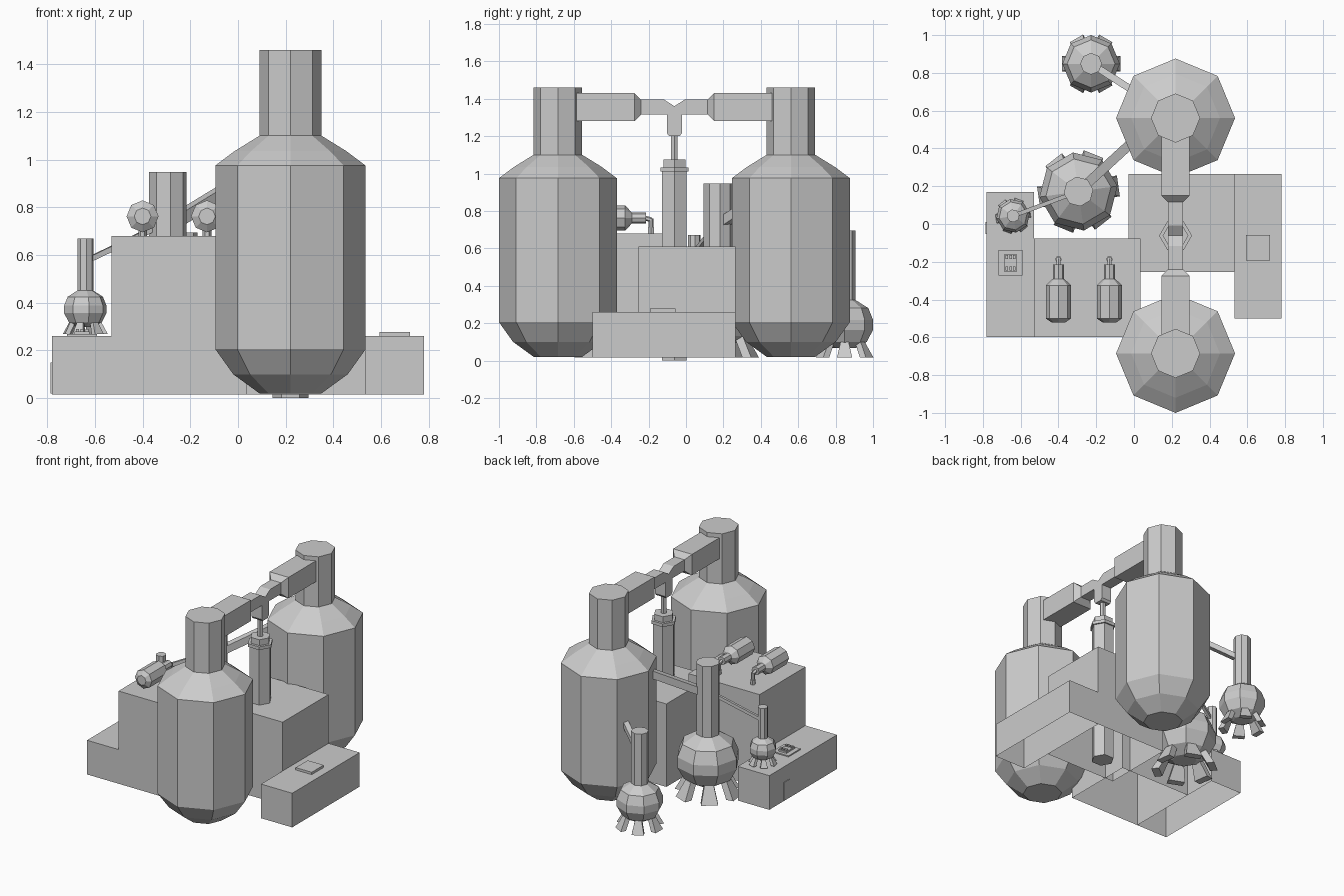
import bpy, bmesh
from math import sin, cos, pi, sqrt, radians, hypot
from mathutils import Vector, Matrix

if "Cube" in bpy.data.objects:
    bpy.data.objects.remove(bpy.data.objects["Cube"])


def finish(name, bm):
    bmesh.ops.recalc_face_normals(bm, faces=bm.faces)
    me = bpy.data.meshes.new(name)
    bm.to_mesh(me)
    bm.free()
    ob = bpy.data.objects.new(name, me)
    bpy.context.collection.objects.link(ob)
    return ob


def lathe(name, profile, n, loc=(0, 0, 0), axis=(0, 0, 1), phase=0.0):
    """Faceted revolve of (radius, height) points about an axis."""
    bm = bmesh.new()
    rings = [[bm.verts.new((r * cos(phase + 2 * pi * i / n), r * sin(phase + 2 * pi * i / n), z))
              for i in range(n)] for r, z in profile]
    for a, b in zip(rings, rings[1:]):
        for i in range(n):
            bm.faces.new((a[i], a[(i + 1) % n], b[(i + 1) % n], b[i]))
    bm.faces.new(rings[0])
    bm.faces.new(rings[-1])
    bm.transform(Matrix.Translation(loc) @ Vector(axis).to_track_quat('Z', 'Y').to_matrix().to_4x4())
    return finish(name, bm)


def bar(name, a, b, r, n=4):
    """Straight pipe between two points."""
    d = Vector(b) - Vector(a)
    return lathe(name, [(r, 0), (r, d.length)], n, a, d, pi / n)


def box(name, lo, hi, open_bottom=False):
    bm = bmesh.new()
    bmesh.ops.create_cube(bm, size=1)
    for v in bm.verts:
        v.co = [lo[k] + (v.co[k] + 0.5) * (hi[k] - lo[k]) for k in range(3)]
    ob_faces = [f for f in bm.faces if f.calc_center_median().z < lo[2] + 1e-4]
    if open_bottom:
        bmesh.ops.delete(bm, geom=ob_faces, context='FACES_ONLY')
    return finish(name, bm)


# Hollow housings, open underneath
box("main_housing", (-0.03, -0.255, 0.015), (0.533, 0.265, 0.61), True)
box("right_bench", (0.533, -0.5, 0.015), (0.78, 0.265, 0.26), True)
box("left_housing", (-0.53, -0.597, 0.015), (0.035, -0.077, 0.68), True)
box("left_bench", (-0.78, -0.597, 0.015), (-0.53, 0.17, 0.26), True)

# Bench details
box("right_bench_plate", (0.593, -0.193, 0.26), (0.72, -0.057, 0.277))
box("switch_plate", (-0.717, -0.273, 0.26), (-0.59, -0.137, 0.268))
box("switch_block", (-0.685, -0.255, 0.268), (-0.623, -0.16, 0.28))
for i in range(3):
    for j, y in enumerate((-0.245, -0.185)):
        x = -0.68 + i * 0.02
        box(f"switch_{i}_{j}", (x, y, 0.28), (x + 0.013, y + 0.02, 0.29))
box("side_hatch", (-0.785, -0.053, 0.02), (-0.78, 0.01, 0.15))

# Two large tanks
X = 0.22
MID = -0.062
tank = [(0.13, 0.02), (0.24, 0.1), (0.315, 0.205), (0.315, 0.975), (0.235, 1.035), (0.13, 1.10), (0.13, 1.46)]
for side, s in (("front", -1), ("back", 1)):
    y = MID + s * 0.623
    lathe(f"{side}_tank", tank, 8, (X, y, 0))
    # square duct stepping down toward the middle
    q = sqrt(2)
    lathe(f"{side}_duct", [(0.075 * q, 0.1), (0.075 * q, 0.41), (0.04 * q, 0.445)],
          4, (X, y, 1.355), (0, -s, 0), pi / 4)

# Notched tee joining both ducts
half = [(-0.18, 1.315), (-0.18, 1.395), (-0.055, 1.395), (0, 1.36)]
low = [(0.04, 1.315), (0.04, 1.215), (0.028, 1.2)]
pts = half + [(-y, z) for y, z in half[-2::-1]] + low + [(-y, z) for y, z in low[::-1]]
bm = bmesh.new()
f = bm.faces.new([bm.verts.new((X - 0.04, MID + y, z)) for y, z in pts])
ext = bmesh.ops.extrude_face_region(bm, geom=[f], use_keep_orig=True)
bmesh.ops.translate(bm, vec=(0.08, 0, 0), verts=[v for v in ext["geom"] if isinstance(v, bmesh.types.BMVert)])
finish("duct_tee", bm)

# Central condenser column
lathe("drop_pipe", [(0.02, 1.05), (0.02, 1.21)], 6, (X, MID, 0))
lathe("column", [(0.076, 0), (0.076, 1.012)], 6, (X, MID, 0))
lathe("column_collar", [(0.087, 1.01), (0.087, 1.033)], 6, (X, MID, 0))
lathe("column_cap", [(0.068, 1.033), (0.068, 1.075)], 6, (X, MID, 0))

# Footed flasks with rising side arms: the same flask at three sizes
flask_profile = [(0.035, 0.03), (0.07, 0.05), (0.09, 0.088), (0.09, 0.12), (0.075, 0.157),
                 (0.034, 0.183), (0.034, 0.402)]


def flask(name, x, y, z, s, target, phase):
    lathe(name, [(r * s, h * s) for r, h in flask_profile], 8, (x, y, z), phase=phase)
    run = hypot(target[0] - x, target[1] - y)
    a = (x, y, z + 0.305 * s)
    bar(f"{name}_arm", a, (target[0], target[1], a[2] + 0.45 * run), 0.011 * s * sqrt(2))
    for i in range(6):
        t = phase + i * pi / 3
        bm = bmesh.new()
        rows = []
        # splayed foot: narrow at the bulb, wide at the floor
        for r0, r1, w, h in ((0.045, 0.066, 0.013, 0.05), (0.07, 0.092, 0.024, 0.0)):
            row = []
            for r, v in ((r0, -w), (r1, -w), (r1, w), (r0, w)):
                row.append(bm.verts.new((x + s * (r * cos(t) - v * sin(t)),
                                         y + s * (r * sin(t) + v * cos(t)), z + s * h)))
            rows.append(row)
        p, q = rows
        for k in range(4):
            bm.faces.new((p[k], p[(k + 1) % 4], q[(k + 1) % 4], q[k]))
        bm.faces.new(p)
        bm.faces.new(q)
        finish(f"{name}_foot_{i}", bm)


flask("small_flask", -0.64, 0.043, 0.268, 1.0, (-0.34, 0.155), radians(10))
flask("medium_flask", -0.227, 0.848, 0.015, 1.69, (0.02, 0.69), radians(0))
flask("large_flask", -0.294, 0.172, 0.015, 2.32, (0.02, 0.46), radians(8))

# Two lying bottles with bent spouts
for name, x in (("left", -0.4), ("right", -0.13)):
    z = 0.762
    lathe(f"{name}_bottle", [(0.035, -0.522), (0.067, -0.5), (0.067, -0.325), (0.03, -0.29), (0.03, -0.215)],
          8, (x, 0, z), (0, 1, 0))
    bar(f"{name}_spout", (x, -0.22, z), (x, -0.185, z - 0.01), 0.013, 6)
    bar(f"{name}_spout_drop", (x, -0.187, z - 0.002), (x, -0.187, 0.705), 0.013, 6)
    lathe(f"{name}_nozzle", [(0.018, 0.68), (0.018, 0.712)], 6, (x, -0.187, 0))
